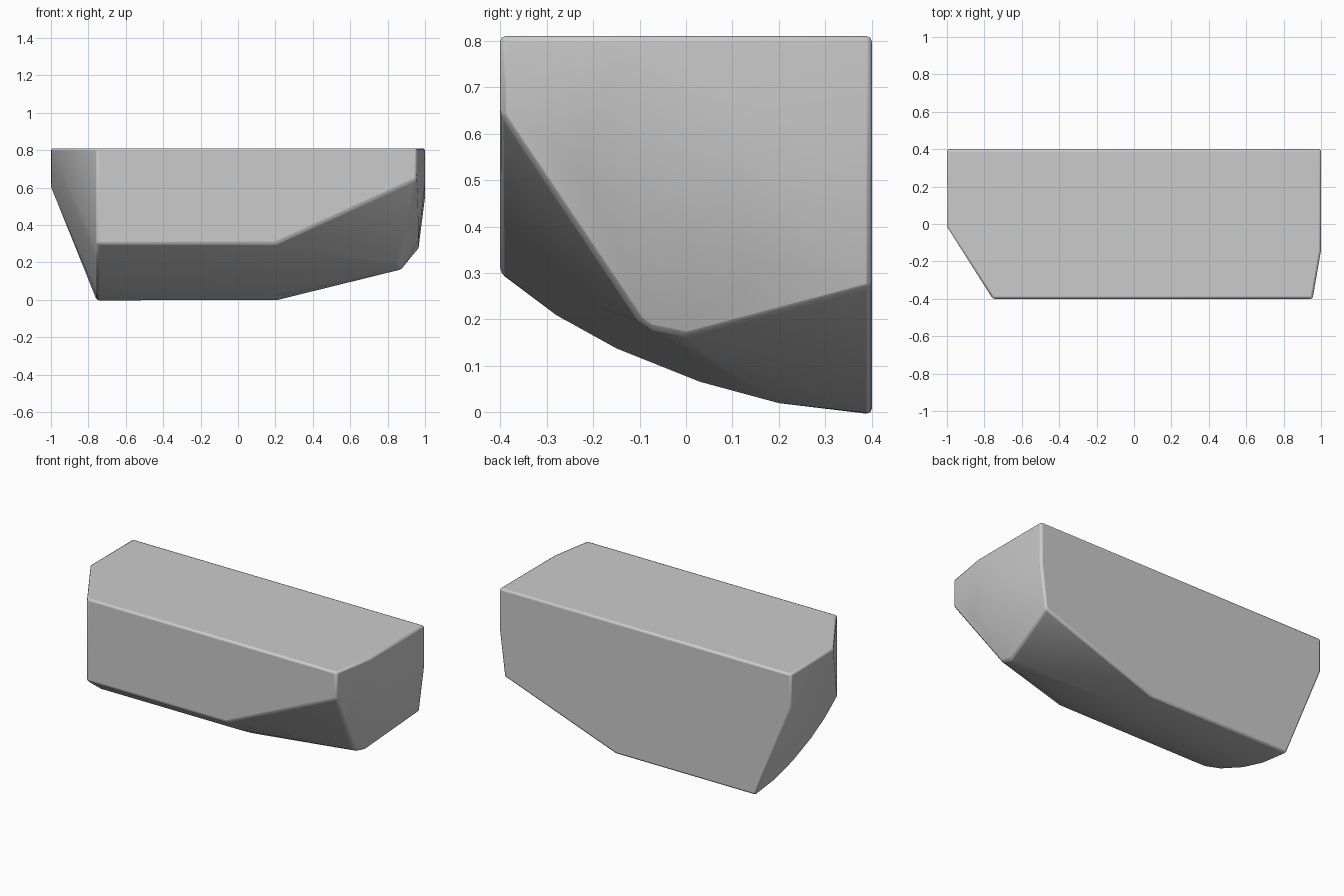
import bpy, bmesh, math

if "Cube" in bpy.data.objects:
    bpy.data.objects.remove(bpy.data.objects["Cube"])

TOP = 0.81

# Curved belly cross-section (y, z), swept along x
belly = [(-0.4, 0.3), (-0.28, 0.21), (-0.15, 0.138), (0.03, 0.066), (0.2, 0.02), (0.4, -0.004)]
points = [(x, y, z) for y, z in belly for x in (-0.755, 0.2)]

# Slanted left end with chamfered front corner
points += [(-0.755, -0.4, TOP), (-1, -0.02, TOP), (-1, 0.4, TOP), (-1, 0.4, 0.6)]

# Right end: flat outer patch, surrounding ring, low point
points += [(1, 0.4, TOP), (1, -0.14, TOP), (1, -0.14, 0.78), (1, 0.1, 0.62), (1, 0.3, 0.555), (1, 0.4, 0.55)]
points += [(0.955, -0.4, TOP), (0.955, -0.4, 0.645), (0.962, -0.23, 0.52),
           (0.964, -0.1, 0.435), (0.965, 0.15, 0.32), (0.965, 0.4, 0.272)]
points += [(0.865, -0.1, 0.197), (0.87, -0.07, 0.175), (0.875, -0.01, 0.163)]

# Solid convex block
bm = bmesh.new()
for p in points:
    bm.verts.new(p)
hull = bmesh.ops.convex_hull(bm, input=bm.verts)
loose = {v for v in hull["geom_interior"] + hull["geom_unused"] if isinstance(v, bmesh.types.BMVert)}
bmesh.ops.delete(bm, geom=list(loose), context='VERTS')
bmesh.ops.dissolve_limit(bm, angle_limit=math.radians(1), verts=bm.verts, edges=bm.edges)
bmesh.ops.recalc_face_normals(bm, faces=bm.faces)
mesh = bpy.data.meshes.new("faceted_block")
bm.to_mesh(mesh)
bm.free()
block = bpy.data.objects.new("faceted_block", mesh)
bpy.context.collection.objects.link(block)

# Softly rounded edges
bevel = block.modifiers.new("soft_edges", 'BEVEL')
bevel.width = 0.012
bevel.segments = 2
bevel.limit_method = 'ANGLE'
bevel.angle_limit = math.radians(28)

bpy.context.view_layer.objects.active = block
block.select_set(True)
bpy.ops.object.shade_smooth_by_angle(angle=math.radians(30))
